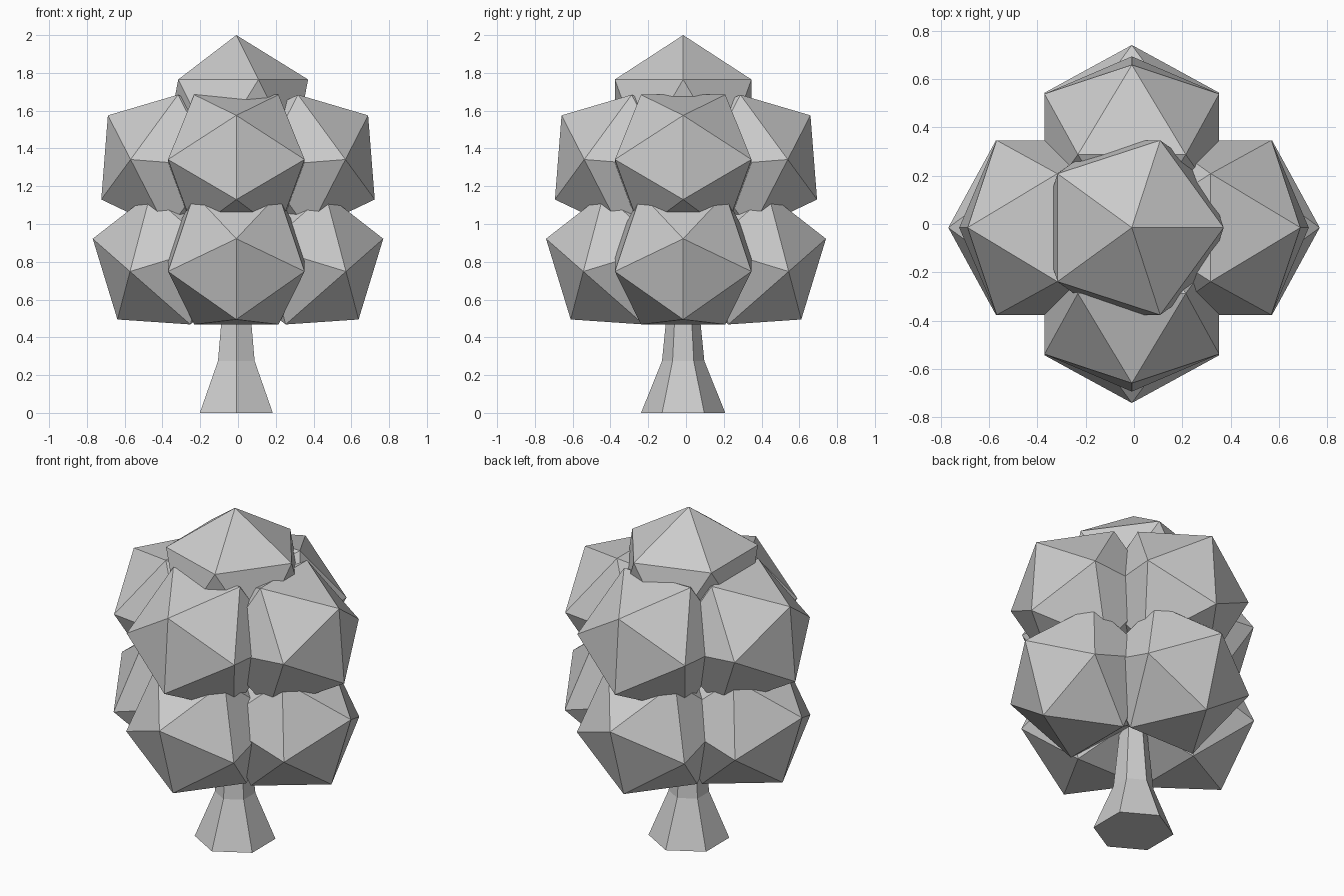
import bpy
import bmesh
from math import radians, cos, sin, pi

if "Cube" in bpy.data.objects:
    bpy.data.objects.remove(bpy.data.objects["Cube"])

R = 0.425            # size of every foliage clump
OX, OY = -0.009, -0.015   # trunk axis

def clump(name, loc, rot=(0, 0, 0)):
    bpy.ops.mesh.primitive_ico_sphere_add(subdivisions=1, radius=R, location=loc, rotation=rot)
    bpy.context.object.name = name

def tier(name, z, dx, dy, elevation):
    # four clumps, each with an edge turned outward at the given elevation
    tilt = radians(58.283 - elevation)
    spots = [("right", dx, OY, 0), ("back", OX, dy, 90),
             ("left", -dx, OY, 180), ("front", OX, -dy, 270)]
    for side, x, y, turn in spots:
        clump(f"{name}_foliage_{side}", (x, y, z), (0, tilt, radians(turn)))

# foliage
tier("lower", 0.814, 0.358, 0.33, -17)
tier("upper", 1.324, 0.346, 0.316, 4.5)
clump("top_foliage", (OX, OY, 2 - R))

# six-sided flared trunk
bm = bmesh.new()
rings = []
for z, r in [(0, 0.223), (0.275, 0.112), (0.9, 0.05)]:
    rings.append([bm.verts.new((OX + r * sin(i * pi / 3), OY + r * cos(i * pi / 3), z))
                  for i in range(6)])
for a, b in zip(rings, rings[1:]):
    for i in range(6):
        j = (i + 1) % 6
        bm.faces.new((a[i], a[j], b[j], b[i]))
bm.faces.new(rings[0])
bm.faces.new(rings[-1])
bmesh.ops.recalc_face_normals(bm, faces=bm.faces)
mesh = bpy.data.meshes.new("trunk")
bm.to_mesh(mesh)
bm.free()
bpy.context.collection.objects.link(bpy.data.objects.new("trunk", mesh))
